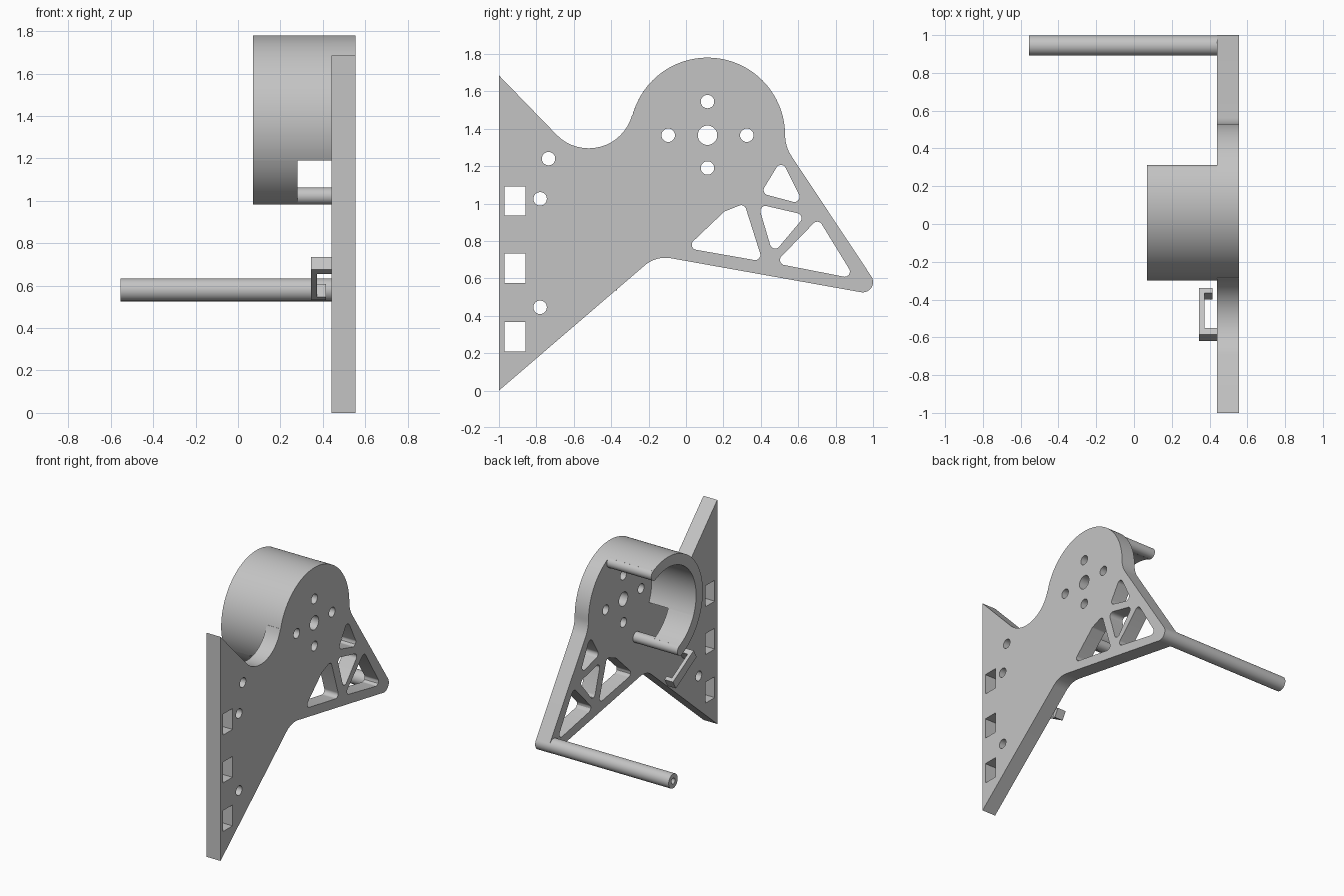
import bpy, bmesh, math
from mathutils import Matrix, Vector

if "Cube" in bpy.data.objects:
    bpy.data.objects.remove(bpy.data.objects["Cube"])

gray = bpy.data.materials.new("light gray")
gray.diffuse_color = (0.55, 0.55, 0.55, 1)
gray.use_nodes = True
gray.node_tree.nodes["Principled BSDF"].inputs["Base Color"].default_value = gray.diffuse_color

# Profile axes: (y, z) drawn flat, extruded along x
YZ = Matrix(((0, 0, 1, 0), (1, 0, 0, 0), (0, 1, 0, 0), (0, 0, 0, 1)))


def arc(cy, cz, r, a0, a1, n=16):
    return [(cy + r * math.cos(math.radians(a0 + (a1 - a0) * i / n)),
             cz + r * math.sin(math.radians(a0 + (a1 - a0) * i / n))) for i in range(n + 1)]


def circle(cy, cz, r, n=40):
    return arc(cy, cz, r, 0, 360, n)[:-1]


def rounded(corners, r, n=6):
    """Polygon with every corner filleted to radius r."""
    out = []
    for i, c in enumerate(corners):
        c = Vector(c)
        a = (Vector(corners[i - 1]) - c).normalized()
        b = (Vector(corners[(i + 1) % len(corners)]) - c).normalized()
        half = a.angle(b) / 2
        mid = c + (a + b).normalized() * (r / math.sin(half))
        t = r / math.tan(half)
        p, q = c + a * t - mid, c + b * t - mid
        for k in range(n + 1):
            out.append(tuple(mid + (p.lerp(q, k / n)).normalized() * r))
    return out


def prism(name, loops, lo, hi, matrix=YZ):
    """Extrude an outline (with holes) from lo to hi along the matrix normal."""
    cu = bpy.data.curves.new(name, 'CURVE')
    cu.dimensions, cu.fill_mode = '2D', 'BOTH'
    cu.extrude = (hi - lo) / 2
    for pts in loops:
        s = cu.splines.new('POLY')
        s.points.add(len(pts) - 1)
        for p, co in zip(s.points, pts):
            p.co = (co[0], co[1], 0, 1)
        s.use_cyclic_u = True
    ob = bpy.data.objects.new(name, cu)
    bpy.context.collection.objects.link(ob)
    bpy.ops.object.select_all(action='DESELECT')
    ob.select_set(True)
    bpy.context.view_layer.objects.active = ob
    bpy.ops.object.convert(target='MESH')
    ob = bpy.context.object
    me = ob.data
    me.transform(matrix @ Matrix.Translation((0, 0, (lo + hi) / 2)))
    bm = bmesh.new()
    bm.from_mesh(me)
    bmesh.ops.remove_doubles(bm, verts=bm.verts, dist=0.0002)
    bmesh.ops.recalc_face_normals(bm, faces=bm.faces)
    bm.to_mesh(me)
    bm.free()
    me.materials.clear()
    me.materials.append(gray)
    bpy.ops.object.shade_smooth_by_angle(angle=math.radians(30))
    return ob


HUB = (0.115, 1.365)
BACK, FACE = 0.44, 0.555

# Side plate outline
outline = [(-1, 0), (-1, 1.685)]
outline += arc(-0.52, 1.535, 0.24, 225, 345)
outline += arc(*HUB, 0.415, 165, 0, 48)
outline += arc(0.73, 1.365, 0.2, 180, 213.6, 8)
outline += arc(0.945, 0.58, 0.055, 33.6, -100, 12)
outline += arc(-0.11, 0.54, 0.17, 80, 131, 10)

# Bolt holes, square slots and lightening cutouts
holes = [circle(*HUB, 0.052)]
for y, z in [(0.115, 1.545), (0.115, 1.19), (-0.095, 1.365), (0.325, 1.365),
             (-0.735, 1.24), (-0.78, 1.025), (-0.78, 0.445)]:
    holes.append(circle(y, z, 0.036, 28))
for z in (0.21, 0.575, 0.935):
    holes.append([(-0.97, z), (-0.858, z), (-0.858, z + 0.157), (-0.97, z + 0.157)])
for corners in ([(0.51, 1.235), (0.632, 0.993), (0.4, 1.055)],
                [(0.0, 0.762), (0.205, 0.957), (0.312, 1.0), (0.41, 0.69)],
                [(0.385, 0.997), (0.64, 0.938), (0.465, 0.73)],
                [(0.707, 0.92), (0.905, 0.597), (0.475, 0.681)]):
    holes.append(rounded(corners, 0.027))
prism("side_plate", [outline] + holes, BACK, FACE)

# Open half cup around the hub: long upper arc, shorter lower arc, round lips
R, r = 0.415, 0.335


def sector(a0, a1, n):
    return arc(*HUB, R, a0, a1, n) + arc(*HUB, r, a1, a0, n)


prism("cup_upper_wall", [sector(65, 205, 40)], 0.07, BACK)
prism("cup_lower_wall", [sector(205, 246, 12)], 0.07, 0.28)
for name, a in (("upper_lip", 65), ("lower_lip", 246)):
    c = arc(*HUB, (R + r) / 2, a, a, 1)[0]
    prism(name, [circle(*c, (R - r) / 2, 24)], 0.07, BACK)

# Hollow rod at the tip
prism("rod", [circle(0.945, 0.58, 0.054), circle(0.945, 0.58, 0.022, 24)], -0.555, BACK)

# Tilted hook clip: profile in (length, x), extruded across its width
u, v = Vector((0, 0.866, -0.5)), Vector((0, 0.5, 0.866))
clip_axes = Matrix(((0, 1, 0, 0), (u.y, 0, v.y, -0.62), (u.z, 0, v.z, 0.675), (0, 0, 0, 1)))
clip = [(0, 0.345), (0.285, 0.345), (0.285, 0.416), (0.255, 0.416),
        (0.255, 0.372), (0.04, 0.372), (0.04, BACK), (0, BACK)]
prism("hook_clip", [clip], 0, 0.07, clip_axes)
